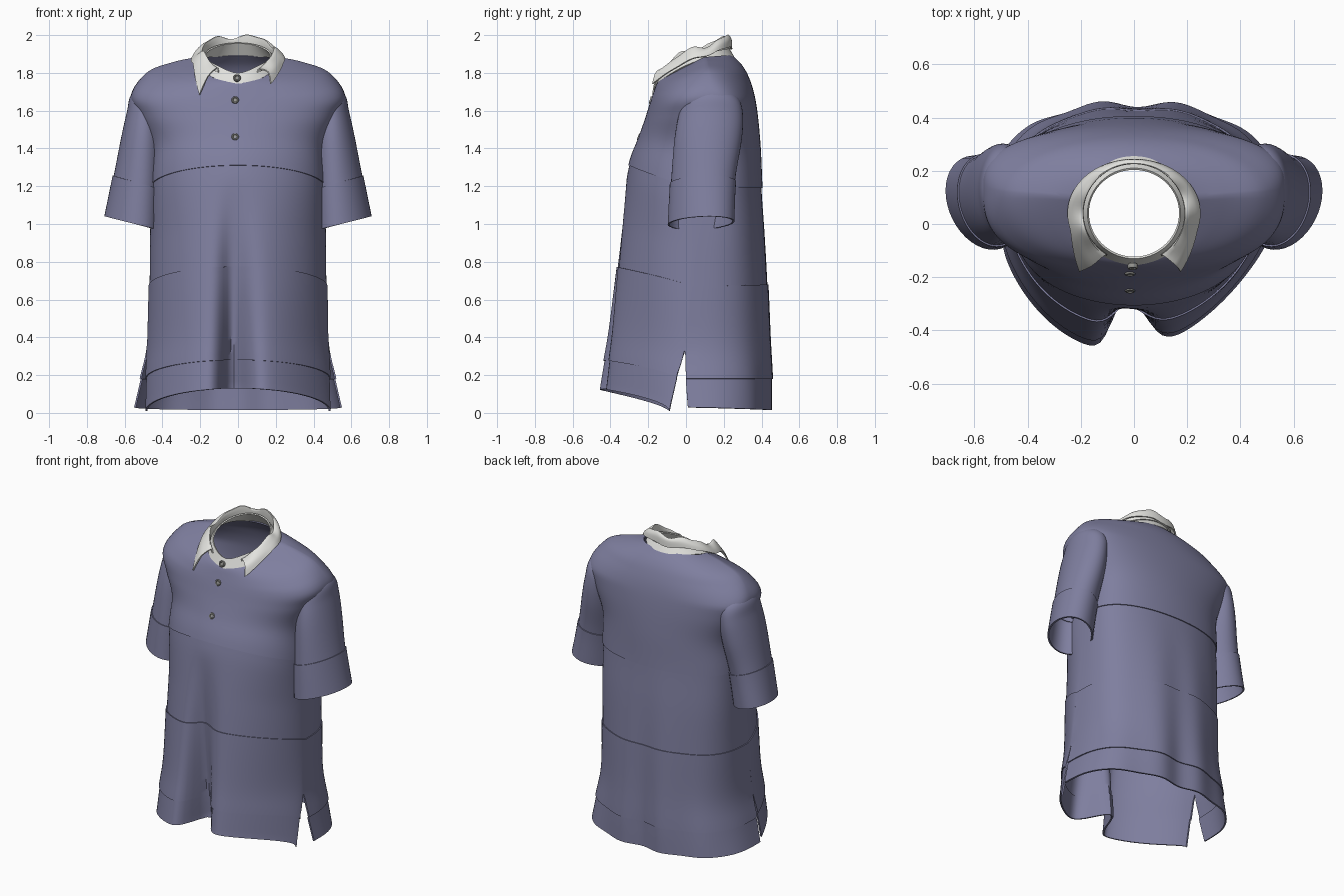
import bpy, bmesh, math
from mathutils import Vector

if "Cube" in bpy.data.objects:
    bpy.data.objects.remove(bpy.data.objects["Cube"])


def material(name, rgb):
    m = bpy.data.materials.new(name)
    m.diffuse_color = (*rgb, 1)
    m.use_nodes = True
    m.node_tree.nodes["Principled BSDF"].inputs["Base Color"].default_value = m.diffuse_color
    return m


BLUE = material("slate blue cloth", (0.21, 0.21, 0.345))
WHITE = material("off white collar", (0.76, 0.76, 0.73))
GREY = material("grey button", (0.30, 0.30, 0.28))


def spline(rows, sub):
    """Smooth interpolation through rows of numbers; returns (position, row)."""
    out, n = [], len(rows)
    for i in range(n - 1):
        p = [rows[max(0, min(n - 1, i + k))] for k in (-1, 0, 1, 2)]
        for s in range(sub + (i == n - 2)):
            t = s / sub
            out.append((i + t, [b + 0.5 * t * (c - a + t * (2 * a - 5 * b + 4 * c - d
                        + t * (3 * (b - c) + d - a))) for a, b, c, d in zip(*p)]))
    return out


def grid(bm, rows, flip=False, bands=None, closed=False):
    """Quads over rows of points; bands numbers each row's cloth panel."""
    tag = bm.faces.layers.int.get("band") or bm.faces.layers.int.new("band")
    vs = [[bm.verts.new(p) for p in r] for r in rows]
    n = len(rows[0])
    for j in range(len(rows) - 1):
        for i in range(n if closed else n - 1):
            k = (i + 1) % n
            q = [vs[j][i], vs[j][k], vs[j + 1][k], vs[j + 1][i]]
            f = bm.faces.new(q[::-1] if flip else q)
            f[tag] = bands[j] if bands else 0


def finish(bm, name, mat, thick=0.0, weld=0.0, drop=None):
    """Weld, open holes, step the panel seams, thicken and smooth."""
    if weld:
        bmesh.ops.remove_doubles(bm, verts=bm.verts, dist=weld)
    if drop:
        bad = [f for f in bm.faces if drop(f.calc_center_median())]
        bmesh.ops.delete(bm, geom=bad, context='FACES')
    tag = bm.faces.layers.int["band"]
    seams = [e for e in bm.edges if len({f[tag] for f in e.link_faces}) > 1]
    if seams:
        bmesh.ops.split_edges(bm, edges=seams)
        bm.normal_update()
        for v in bm.verts:
            if v.link_faces and v.link_faces[0][tag] % 2:
                v.co += v.normal * .006
    me = bpy.data.meshes.new(name)
    bm.to_mesh(me)
    bm.free()
    ob = bpy.data.objects.new(name, me)
    bpy.context.collection.objects.link(ob)
    me.materials.append(mat)
    bpy.ops.object.select_all(action='DESELECT')
    bpy.context.view_layer.objects.active = ob
    ob.select_set(True)
    if thick:
        mod = ob.modifiers.new("thickness", 'SOLIDIFY')
        mod.thickness = thick
        mod.offset = -1
        bpy.ops.object.modifier_apply(modifier=mod.name)
    bpy.ops.object.shade_smooth_by_angle(angle=math.radians(45))
    return ob


def clamp(v):
    return max(0, min(1, v))


# Body: rows of half width, side y, centre y, side z, centre z
FRONT_LOW = [(.49, -.09, -.475, .01, .13), (.485, -.05, -.452, .18, .28)]
BACK_LOW = [(.55, .01, .46, .03, .015), (.515, 0, .46, .18, .18)]
# half width, side y, side z, front y, front z, back y, back z
UPPER = [(.475, 0, .37, -.425, .45, .45, .39), (.468, .03, .67, -.382, .775, .437, .68),
         (.465, .07, .95, -.343, 1.06, .42, .95), (.46, .09, 1.19, -.30, 1.31, .40, 1.19),
         (.455, .11, 1.40, -.245, 1.46, .39, 1.40), (.525, .13, 1.58, -.21, 1.56, .375, 1.57),
         (.56, .135, 1.685, -.185, 1.64, .355, 1.69), (.475, .12, 1.80, -.165, 1.70, .325, 1.78),
         (.34, .11, 1.852, -.15, 1.74, .29, 1.84), (.215, .10, 1.878, -.135, 1.76, .24, 1.89)]
FRONT = FRONT_LOW + [(w, ys, yf, zs, zf) for w, ys, zs, yf, zf, yb, zb in UPPER]
BACK = BACK_LOW + [(w, ys, yb, zs, zb) for w, ys, zs, yf, zf, yb, zb in UPPER]


def panel(bm, table, front):
    pts, bands = [], []
    for pos, (w, ys, yc, zs, zc) in spline(table, 6):
        f = clamp((1.25 - zc) / 1.1) ** 1.25
        neck = clamp((zc - 1.66) / .1)
        q = .68 + .25 * clamp((1.4 - zc) / .4) + .7 * f if front else .66
        q += (1 - q) * neck
        row = []
        for i in range(73):
            a = math.pi * (i / 72 - .5)
            c = max(0, math.cos(a))
            x = w * math.sin(a)
            y = ys + (yc - ys) * c ** q
            if front:      # deep drape fold at the centre, uneven lobes
                d = x + .03
                y += f * c * (.23 * math.exp(-(d / (.065 if d < 0 else .095)) ** 2) + .13 * x)
            else:          # soft back folds
                y += f * c * (.008 * math.cos(22 * x + 2.6) - .02 * math.exp(-(x / .1) ** 2))
            row.append((x, y, zs + (zc - zs) * c))
        pts.append(row)
        bands.append(sum(pos >= k for k in (1, 3, 5)))
    grid(bm, pts, not front, bands)


def in_armhole(c):
    cx = .54 - .15 * (c.z - 1.22)
    return 1.25 < c.z < 1.58 and ((abs(c.x) - cx) / .1) ** 2 + ((c.y - .11) / .15) ** 2 < .7


bm = bmesh.new()
panel(bm, FRONT, True)
panel(bm, BACK, False)
finish(bm, "shirt_body", BLUE, .01, .007, in_armhole)

# Sleeves: rows of centre x, y, z and radii x, y, and forward skew of the inner side
SLEEVE = [(.565, .08, 1.005, .137, .165, .045), (.536, .09, 1.22, .122, .167, .03),
          (.507, .115, 1.43, .11, .178, .01), (.49, .13, 1.56, .098, .172, 0),
          (.472, .135, 1.65, .094, .15, 0), (.44, .135, 1.71, .055, .09, 0)]


def in_torso(c):
    return 1.27 < c.z < 1.52 and (c.x / .46) ** 2 + ((c.y - .07) / .31) ** 2 < .8


for side, name in ((1, "sleeve_right"), (-1, "sleeve_left")):
    bm = bmesh.new()
    pts, bands = [], []
    for pos, (cx, cy, cz, rx, ry, skew) in spline(SLEEVE, 6):
        ring = [2 * math.pi * i / 40 for i in range(40)]
        pts.append([(side * (cx + rx * math.cos(a)), cy + ry * math.sin(a) + skew * math.cos(a),
                     cz + .035 * math.cos(a)) for a in ring])
        bands.append(int(pos < 1))
    grid(bm, pts, side < 0, bands, closed=True)
    finish(bm, name, BLUE, .01, drop=in_torso)


# Collar stand: full ring round the neck, dipping at the front
def stand_point(a, t):
    s, c = math.sin(a), math.cos(a)
    gap = min(a, 2 * math.pi - a)
    low = Vector((.212 * s, .05 - .205 * c, 1.815 - .072 * c + .045 * s * s))
    top = Vector((.175 * s, .04 - .17 * c,
                  1.895 - .065 * c - .03 * math.exp(-(gap / .5) ** 2)))
    return low.lerp(top, t)


bm = bmesh.new()
turn = [2 * math.pi * i / 72 for i in range(72)]
grid(bm, [[stand_point(a, t / 4) for a in turn] for t in range(5)], closed=True)
finish(bm, "collar_stand", WHITE, .008)


# Collar leaf: folds over the stand, open at the front with two points
def leaf_point(a, t):
    s, c = math.sin(a), math.cos(a)
    wob = .011 * math.sin(5 * a + .8) + .006 * math.sin(9 * a)
    gap = min(a, 2 * math.pi - a)
    tip = clamp(1 - (gap - .55) / .75) ** 1.4
    drop = .045 if s > 0 else .105
    inner = stand_point(a, .55)
    ridge = Vector((.192 * s, .04 - .185 * c, 1.925 - .068 * c + wob - .035 * tip))
    mid = Vector((.23 * s, .042 - .2 * c - .03 * tip, 1.9 - .08 * c - .45 * drop * tip + .5 * wob))
    low = Vector((.25 * s, .04 - .205 * c - .045 * tip,
                  1.85 - .08 * c + .022 * abs(s) - drop * tip + .5 * wob))
    for p, k in ((ridge, .01), (mid, .04), (low, .075 if s < 0 else .045)):
        p.x += k * tip * (1 if s > 0 else -1)
    return spline([inner, ridge, mid, low], 4)[t][1]


bm = bmesh.new()
lo, hi = .55, 2 * math.pi - .55
arc = [lo + (hi - lo) * i / 80 for i in range(81)]
grid(bm, [[leaf_point(a, t) for a in arc] for t in range(13)], True)
finish(bm, "collar_leaf", WHITE, .008)

# Buttons: turned discs with a raised rim
for i, (x, y, z, tilt) in enumerate([(-.005, -.159, 1.772, .3), (-.015, -.183, 1.655, .3),
                                     (-.015, -.246, 1.46, .35)]):
    bm = bmesh.new()
    rows = [[(r * math.cos(a), r * math.sin(a), h) for a in turn[::3]] for r, h in
            ((.018, -.008), (.02, .004), (.017, .009), (.013, .009), (.010, .005), (.0005, .005))]
    grid(bm, rows, closed=True)
    ob = finish(bm, "button_%d" % (i + 1), GREY)
    ob.location = (x, y, z)
    ob.rotation_euler = (math.pi / 2 - tilt, 0, 0)
